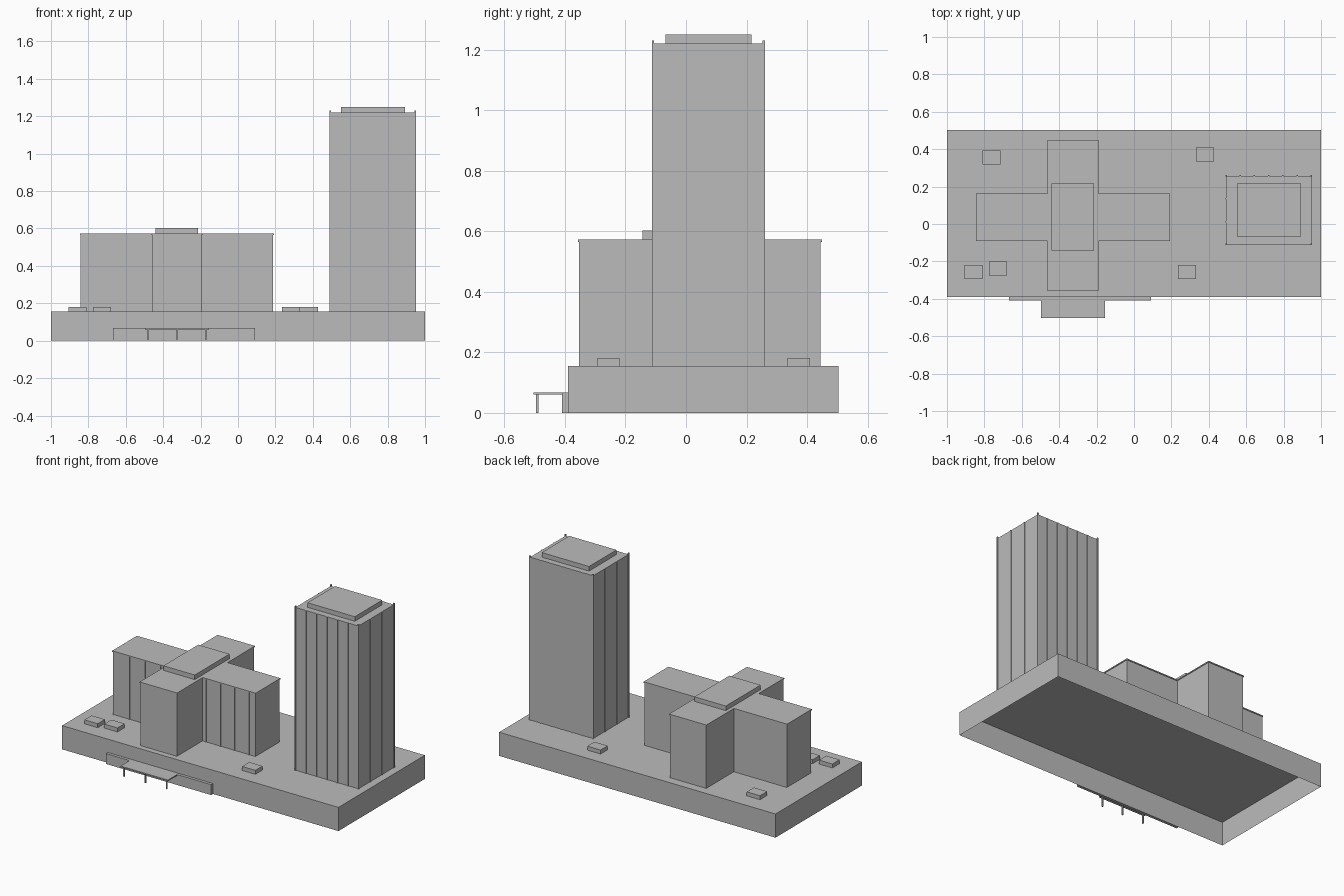
import bpy
import bmesh

default_cube = bpy.data.objects.get("Cube")
if default_cube:
    bpy.data.objects.remove(default_cube, do_unlink=True)

grey = bpy.data.materials.new("concrete_grey")
colour = (0.5, 0.5, 0.5, 1)
grey.diffuse_color = colour
grey.use_nodes = True
grey.node_tree.nodes["Principled BSDF"].inputs["Base Color"].default_value = colour


def box(name, x, y, z, open_bottom=False):
    """Flat-sided box spanning the given (min, max) ranges."""
    bm = bmesh.new()
    bmesh.ops.create_cube(bm, size=1)
    for v in bm.verts:
        v.co = [r[0] if c < 0 else r[1] for c, r in zip(v.co, (x, y, z))]
    if open_bottom:
        bm.normal_update()
        under = [f for f in bm.faces if f.normal.z < -0.5]
        bmesh.ops.delete(bm, geom=under, context='FACES')
    mesh = bpy.data.meshes.new(name)
    bm.to_mesh(mesh)
    bm.free()
    mesh.materials.append(grey)
    obj = bpy.data.objects.new(name, mesh)
    bpy.context.collection.objects.link(obj)
    return obj


def post(name, x, y, z, half):
    """Thin upright with a square section."""
    return box(name, (x - half, x + half), (y - half, y + half), z)


def spread(a, b, count):
    return [a + (b - a) * i / (count - 1) for i in range(count)]


# Podium, an open shell underneath
deck = 0.155
box("podium", (-1, 1), (-0.39, 0.503), (0, deck), open_bottom=True)

# Tower with fins on every side; the corner fins rise above the roof
tx, ty, top = (0.492, 0.948), (-0.109, 0.257), 1.22
box("tower", tx, ty, (deck, top))
box("tower_penthouse", (0.55, 0.892), (-0.067, 0.217), (top, 1.25))
for y in ty:
    for x in spread(*tx, 7):
        rise = 0.01 if x in tx else 0
        post("tower_fin", x, y, (deck, top + rise), 0.004)
for x in tx:
    for y in spread(*ty, 4)[1:-1]:
        post("tower_side_fin", x, y, (deck, top), 0.004)

# Cross-shaped block: two crossing wings with thin overhanging roofs
wings = {
    "long_wing": ((-0.842, 0.188), (-0.088, 0.16)),
    "cross_wing": ((-0.458, -0.195), (-0.353, 0.445)),
}
lip = 0.004
for name, (x, y) in wings.items():
    box(name, x, y, (deck, 0.565))
    box(name + "_roof", (x[0] - lip, x[1] + lip), (y[0] - lip, y[1] + lip), (0.565, 0.572))
box("block_penthouse", (-0.44, -0.213), (-0.143, 0.217), (0.572, 0.602))

# Fins along the front of the long wing
for start, end in ((-0.838, -0.5), (-0.17, 0.14)):
    for x in spread(start, end, 4):
        post("wing_fin", x, -0.088, (deck, 0.565), 0.004)

# Rooftop units on the podium
for x, y in ((-0.762, 0.355), (-0.858, -0.256), (-0.728, -0.238), (0.283, -0.256), (0.38, 0.372)):
    box("rooftop_unit", (x - 0.048, x + 0.048), (y - 0.037, y + 0.037), (deck, 0.181))

# Entrance band, canopy and its posts
box("entrance_band", (-0.668, 0.092), (-0.409, -0.39), (0, 0.068))
box("canopy", (-0.498, -0.155), (-0.503, -0.39), (0.06, 0.068))
for x in spread(-0.48, -0.172, 3):
    post("canopy_post", x, -0.491, (0, 0.06), 0.004)
